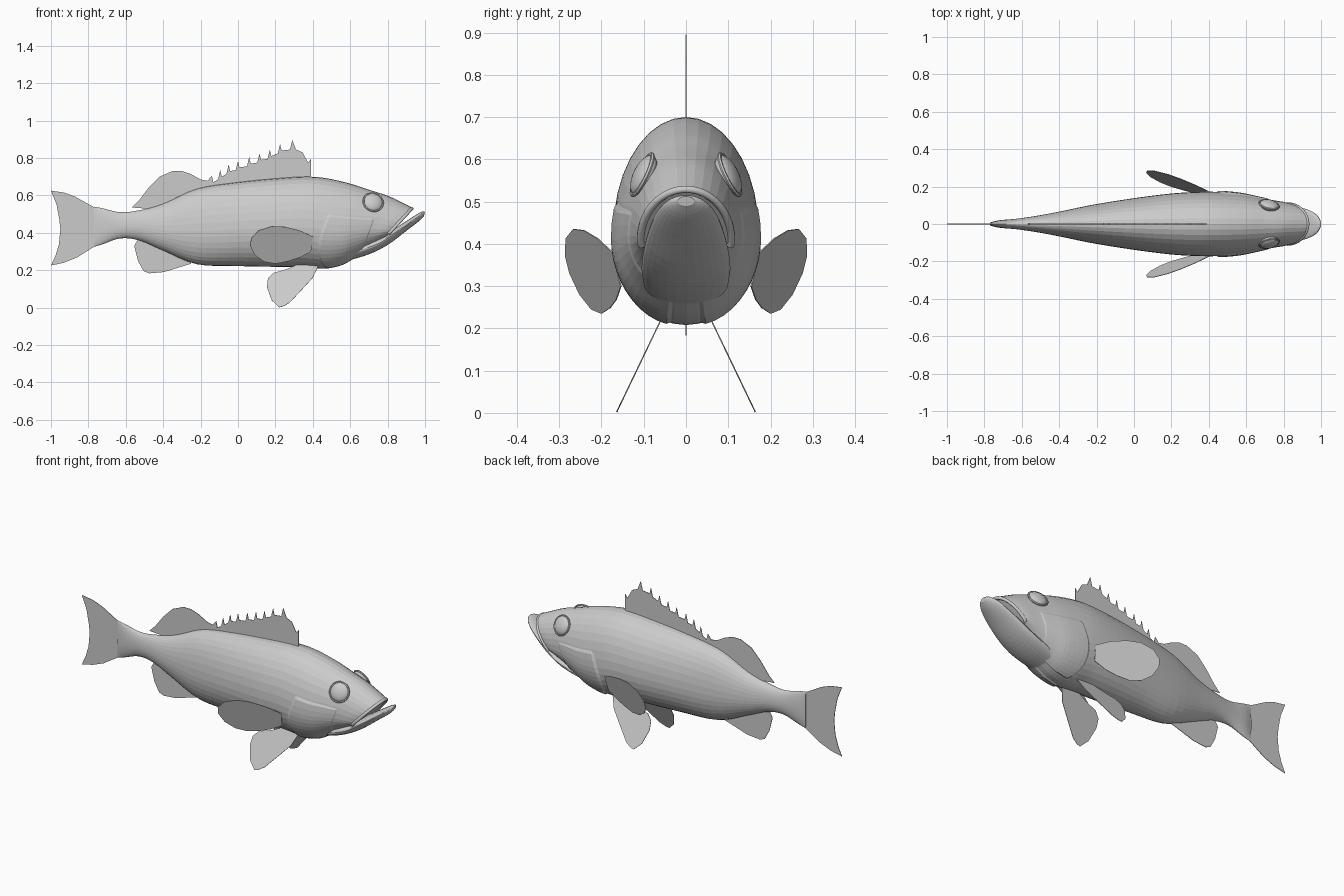
import bpy, math
from mathutils import Vector

cube = bpy.data.objects.get("Cube")
if cube:
    bpy.data.objects.remove(cube, do_unlink=True)

grey = bpy.data.materials.new("plain_grey")
grey.use_nodes = True
colour = (0.6, 0.6, 0.6, 1)
grey.diffuse_color = colour
grey.node_tree.nodes["Principled BSDF"].inputs["Base Color"].default_value = colour


def add_mesh(name, verts, faces):
    mesh = bpy.data.meshes.new(name)
    mesh.from_pydata(verts, [], faces)
    mesh.update()
    mesh.materials.append(grey)
    obj = bpy.data.objects.new(name, mesh)
    bpy.context.collection.objects.link(obj)
    return obj


def spline(rows, t):
    # smooth interpolation through the rows, t in row units
    i = min(int(t), len(rows) - 2)
    u = t - i
    p = [rows[max(0, min(len(rows) - 1, i + k))] for k in (-1, 0, 1, 2)]
    return [b + 0.5 * u * (c - a + u * (2*a - 5*b + 4*c - d + u * (3*(b - c) + d - a)))
            for a, b, c, d in zip(*p)]


def surface(rows, t, angle, grow=0.0):
    # slanted egg-shaped section: top x/z, bottom x/z, half width, height of widest point
    xt, zt, xb, zb, w, mid = spline(rows, t)
    c = math.cos(angle)
    f = mid + c * ((1 - mid) if c > 0 else mid)
    z = zb + (zt - zb) * f
    return Vector((xb + (xt - xb) * f, (w + grow) * math.sin(angle), z + grow * c))


def loft(name, rows, steps, sides):
    n = (len(rows) - 1) * steps
    verts = [surface(rows, i / steps, 2 * math.pi * j / sides)
             for i in range(n + 1) for j in range(sides)]
    faces = [(i*sides + j, i*sides + (j+1) % sides,
              (i+1)*sides + (j+1) % sides, (i+1)*sides + j)
             for i in range(n) for j in range(sides)]
    faces += [tuple(reversed(range(sides))), tuple(range(n*sides, (n+1)*sides))]
    return add_mesh(name, verts, faces)


def fin(name, outline, side=0, lean=None):
    # thin flat fin; lean gives y from x and z
    verts = [(x, side * lean(x, z) if side else 0, z) for x, z in outline]
    obj = add_mesh(name, verts, [tuple(range(len(verts)))])
    mod = obj.modifiers.new("thin", 'SOLIDIFY')
    mod.thickness, mod.offset = 0.003, 0
    return obj


def tube(name, points, radius):
    curve = bpy.data.curves.new(name, 'CURVE')
    curve.dimensions = '3D'
    curve.bevel_depth, curve.bevel_resolution = radius, 2
    curve.use_fill_caps = True
    line = curve.splines.new('POLY')
    line.points.add(len(points) - 1)
    for p, co in zip(line.points, points):
        p.co = (*co, 1)
    curve.materials.append(grey)
    obj = bpy.data.objects.new(name, curve)
    bpy.context.collection.objects.link(obj)


# Body and head
straight = [(-.77, .54, .325, .008), (-.72, .53, .34, .02), (-.63, .51, .37, .028),
            (-.53, .52, .36, .042), (-.4, .555, .305, .066), (-.22, .635, .232, .103),
            (0, .67, .222, .138), (.2, .69, .218, .163), (.36, .70, .215, .172)]
body_rows = [(x, zt, x, zb, w, .44) for x, zt, zb, w in straight]
body_rows += [(.47, .692, .46, .208, .171, .43), (.6, .663, .55, .225, .162, .42),
              (.7, .63, .62, .262, .146, .42), (.8, .598, .68, .30, .13, .4),
              (.88, .56, .74, .34, .119, .35), (.935, .533, .78, .365, .108, .28)]
loft("body", body_rows, 4, 36)

# Lower jaw
jaw_rows = [(.70, .36, .60, .255, .10, .5), (.80, .40, .70, .285, .105, .5),
            (.88, .45, .80, .335, .097, .55), (.95, .495, .90, .41, .077, .55),
            (.985, .514, .965, .46, .05, .55), (.999, .512, .995, .49, .02, .5)]
loft("lower_jaw", jaw_rows, 4, 28)

# Upper lip following the mouth edge
end = len(body_rows) - 1
tube("upper_lip", [surface(body_rows, end, math.radians(a)) - Vector((.006, 0, .004))
                   for a in range(-105, 106, 6)], .009)

# Gill covers: raised shells over the cheeks, tucked in at the border
for side, label in ((1, "left"), (-1, "right")):
    nu, nv = 12, 14
    verts, faces = [], []
    for i in range(nu + 1):
        for j in range(nv + 1):
            u, v = i / nu, j / nv
            rim = i in (0, nu) or j in (0, nv)
            angle = math.radians(68 + 104 * v)
            t = 9.1 + 2.8 * u - .6 * math.sin(math.pi * v) * (1 - u)
            p = surface(body_rows, t, angle, -.006 if rim else .007 * (1 - .6 * u))
            verts.append((p.x, side * p.y, p.z))
    for i in range(nu):
        for j in range(nv):
            a = i * (nv + 1) + j
            quad = (a, a + 1, a + nv + 2, a + nv + 1)
            faces.append(quad if side < 0 else quad[::-1])
    add_mesh(label + "_gill_cover", verts, faces)

# Eyes with a thin rim
for side, label in ((1, "left"), (-1, "right")):
    centre = Vector((.722, side * .1, .562))
    turn = Vector((.2, side * .88, .42)).to_track_quat('Z', 'Y')
    bpy.ops.mesh.primitive_uv_sphere_add(segments=24, ring_count=12, radius=.052, location=centre)
    eye = bpy.context.object
    eye.name = label + "_eye"
    eye.scale.z = .45
    bpy.ops.object.shade_smooth()
    rim_centre = centre + turn @ Vector((0, 0, .004))
    bpy.ops.mesh.primitive_torus_add(major_segments=28, minor_segments=6, major_radius=.053,
                                     minor_radius=.005, location=rim_centre)
    rim = bpy.context.object
    rim.name = label + "_eye_rim"
    for obj in (eye, rim):
        obj.rotation_mode = 'QUATERNION'
        obj.rotation_quaternion = turn
        obj.data.materials.append(grey)

# Tail fin
fin("tail_fin", [(-.72, .5), (-.77, .537), (-.87, .593), (-.93, .615), (-1, .625),
                 (-.97, .55), (-.955, .47), (-.95, .42), (-.957, .34), (-.975, .28),
                 (-1, .225), (-.93, .24), (-.86, .268), (-.77, .325), (-.72, .36)])

# Spiny front back fin, one notch between each pair of spines
spines = [(.29, .895), (.225, .875), (.17, .845), (.115, .825), (.06, .805),
          (0, .785), (-.05, .765), (-.095, .735), (-.14, .705)]
outline = [(.38, .66), (.39, .71), (.39, .795), (.375, .775), (.345, .83), (.31, .845)]
for (x, z), (nx, nz) in zip(spines, spines[1:]):
    outline += [(x, z), (x - .012, z - .05), (nx + .008, nz - .035)]
outline += [spines[-1], (-.165, .675), (-.16, .62)]
fin("spiny_back_fin", outline)

# Soft rear back fin and belly fin
fin("soft_back_fin", [(-.16, .62), (-.165, .678), (-.2, .685), (-.25, .713), (-.3, .73),
                      (-.35, .73), (-.42, .70), (-.48, .638), (-.53, .572), (-.567, .535),
                      (-.5, .53), (-.5, .5), (-.4, .53)])
fin("rear_belly_fin", [(-.52, .39), (-.555, .33), (-.535, .25), (-.505, .195), (-.475, .183),
                       (-.395, .19), (-.315, .215), (-.25, .235), (-.3, .29), (-.4, .34)])

# Paired side and belly fins
side_outline = [(.40, .38), (.33, .412), (.25, .432), (.18, .435), (.11, .413), (.07, .37),
                (.065, .33), (.09, .28), (.14, .245), (.2, .235), (.27, .248), (.33, .268),
                (.39, .30)]
belly_outline = [(.43, .225), (.4, .16), (.345, .1), (.275, .025), (.24, .006), (.22, .002),
                 (.18, .04), (.155, .11), (.16, .155), (.19, .185), (.26, .205), (.33, .235)]
for side, label in ((1, "left"), (-1, "right")):
    fin(label + "_side_fin", side_outline, side,
        lambda x, z: .285 - .345 * (x - .07) + .3 * (z - .37))
    fin(label + "_belly_fin", belly_outline, side, lambda x, z: .165 - .48 * z)
